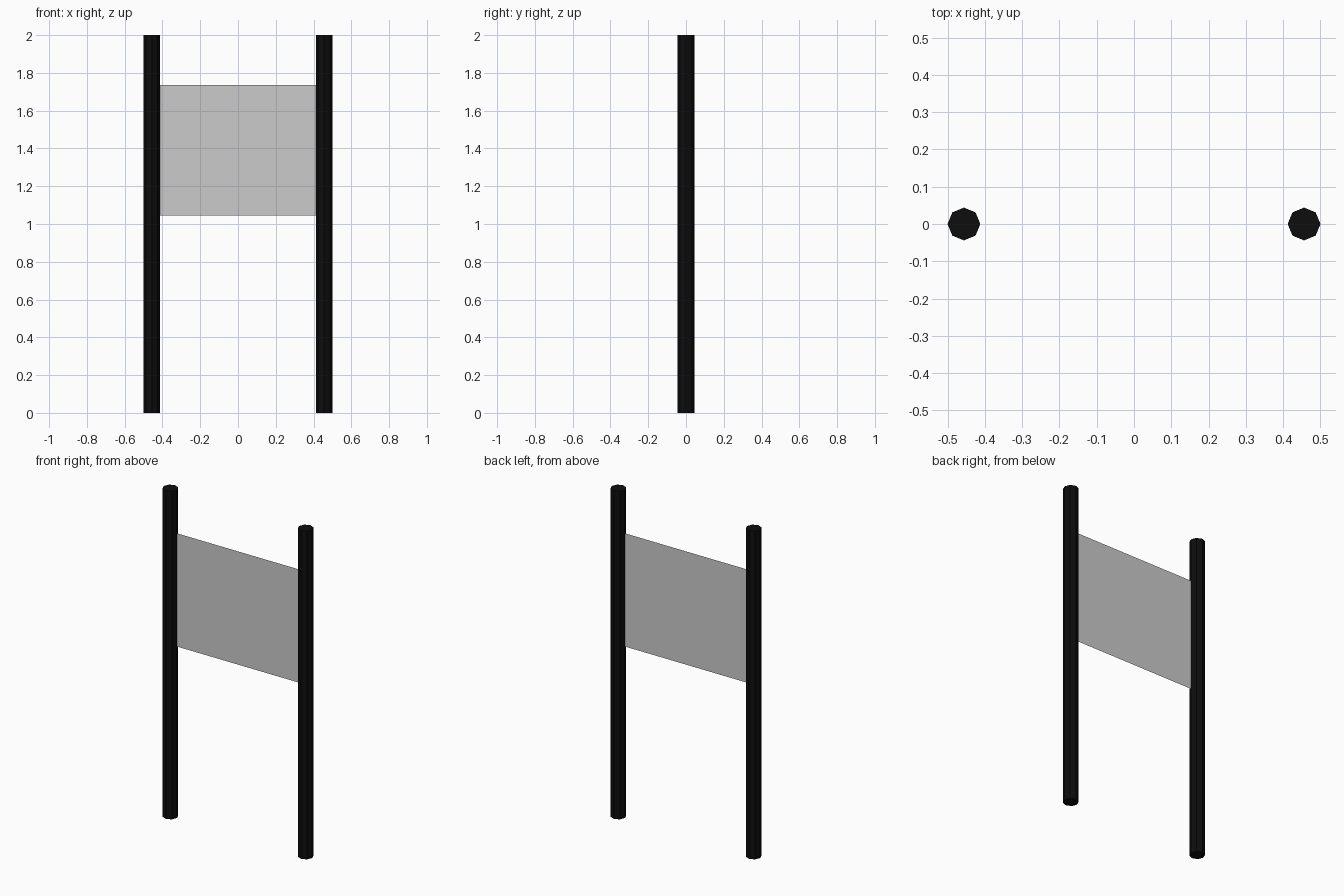
import bpy

if "Cube" in bpy.data.objects:
    bpy.data.objects.remove(bpy.data.objects["Cube"])

POST_R = 0.044
POST_X = 0.456
HEIGHT = 2.0
PANEL_BOTTOM, PANEL_TOP = 1.045, 1.735

black = bpy.data.materials.new("black_post")
black.diffuse_color = (0.004, 0.004, 0.004, 1)
black.use_nodes = True
black.node_tree.nodes["Principled BSDF"].inputs["Base Color"].default_value = black.diffuse_color

# Two octagonal posts
for side, name in ((-1, "left_post"), (1, "right_post")):
    bpy.ops.mesh.primitive_cylinder_add(
        vertices=8, radius=POST_R, depth=HEIGHT,
        location=(side * POST_X, 0, HEIGHT / 2))
    post = bpy.context.object
    post.name = name
    post.data.materials.append(black)

# Thin sign panel spanning between the posts
half = POST_X - POST_R
mesh = bpy.data.meshes.new("sign_panel")
mesh.from_pydata(
    [(-half, 0, PANEL_BOTTOM), (half, 0, PANEL_BOTTOM),
     (half, 0, PANEL_TOP), (-half, 0, PANEL_TOP)],
    [], [(0, 1, 2, 3)])
panel = bpy.data.objects.new("sign_panel", mesh)
bpy.context.collection.objects.link(panel)
